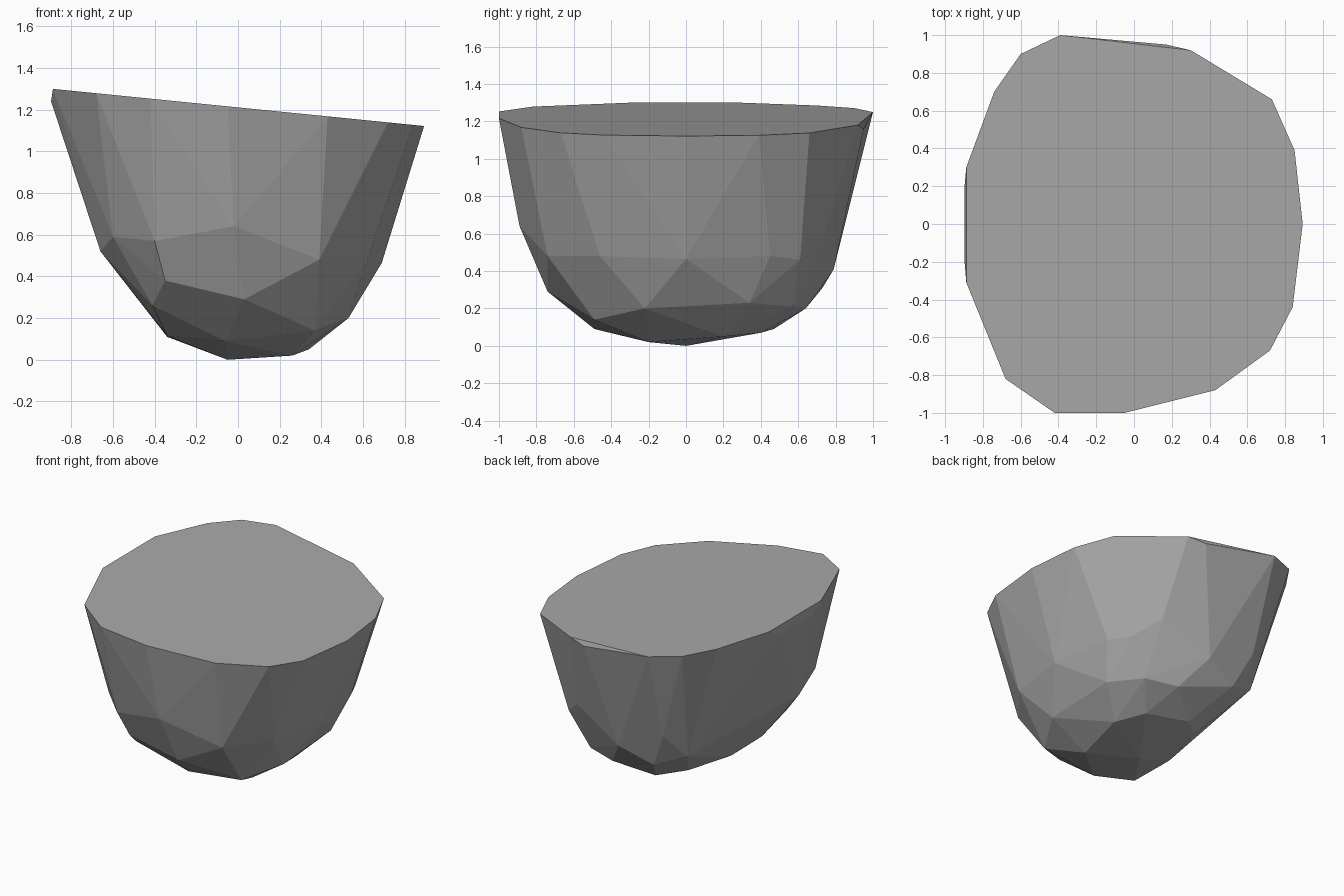
import bpy, bmesh, math

if "Cube" in bpy.data.objects:
    bpy.data.objects.remove(bpy.data.objects["Cube"])

# Rim outline (x, y), lying on a gently tilted plane
rim = [(-.39, 1), (.30, .92), (.73, .66), (.85, .39), (.893, 0), (.84, -.44),
       (.72, -.67), (.43, -.88), (-.05, -1), (-.42, -1), (-.68, -.82),
       (-.888, -.31), (-.888, .30), (-.74, .70), (-.60, .90)]
# Chipped corners just under the rim
chips = [(.17, .95, 1.16), (-.897, .2, 1.24), (-.897, -.2, 1.24)]
# Corners around the belly
belly = [(-.02, -.89, .64), (.39, -.74, .48), (.62, -.46, .48), (.69, 0, .465),
         (.61, .45, .48), (.53, .61, .46), (.37, .74, .60), (0, .79, .41),
         (-.37, .80, .58), (-.57, .52, .68), (-.66, -.38, .52),
         (-.60, -.65, .59), (-.40, -.84, .57)]
# Corners around the lower flank
flank = [(.03, -.74, .29), (.37, -.49, .14), (.53, -.22, .20), (.52, .34, .23),
         (.38, .57, .21), (.15, .64, .20), (-.25, .73, .31), (-.47, .65, .40),
         (-.41, -.60, .26), (-.35, -.76, .38)]
# Corners of the underside
base = [(-.05, 0, 0), (.26, -.20, .02), (.34, .20, .05), (.23, .40, .07),
        (-.08, .47, .09), (-.25, .33, .12), (-.34, -.04, .11),
        (-.34, -.40, .115), (-.06, -.49, .09)]

# Wrap a faceted solid around the corners
bm = bmesh.new()
for x, y in rim:
    bm.verts.new((x, y, 1.211 - .1 * x))
for p in chips + belly + flank + base:
    bm.verts.new(p)
hull = bmesh.ops.convex_hull(bm, input=bm.verts[:])
loose = {v for v in hull["geom_interior"] + hull["geom_unused"]
         if isinstance(v, bmesh.types.BMVert)}
bmesh.ops.delete(bm, geom=list(loose), context='VERTS')
# Merge nearly flat neighbours into single facets
bmesh.ops.dissolve_limit(bm, angle_limit=math.radians(2), verts=bm.verts[:], edges=bm.edges[:])
bmesh.ops.recalc_face_normals(bm, faces=bm.faces[:])

mesh = bpy.data.meshes.new("half_boulder")
bm.to_mesh(mesh)
bm.free()
stone = bpy.data.materials.new("stone_grey")
stone.diffuse_color = (.4, .4, .4, 1)
stone.use_nodes = True
stone.node_tree.nodes["Principled BSDF"].inputs["Base Color"].default_value = stone.diffuse_color
mesh.materials.append(stone)
boulder = bpy.data.objects.new("half_boulder", mesh)
bpy.context.collection.objects.link(boulder)
